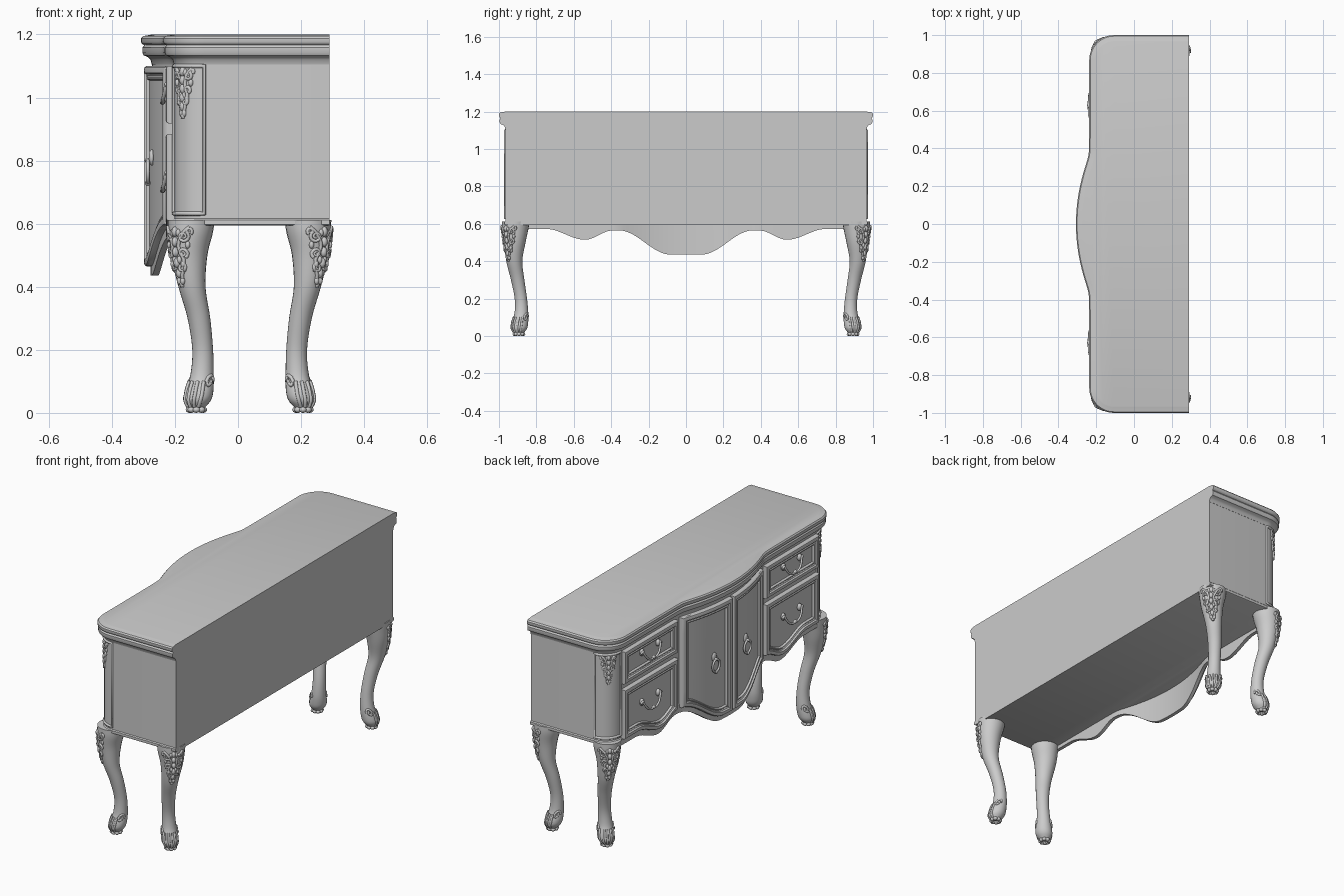
import bpy, bmesh, math
from math import pi, cos, sin, sqrt
from mathutils import Vector

cube = bpy.data.objects.get("Cube")
if cube:
    bpy.data.objects.remove(cube)

GREY = (0.6, 0.6, 0.6, 1)
mat = bpy.data.materials.new("painted grey")
mat.use_nodes = True
mat.diffuse_color = GREY
mat.node_tree.nodes["Principled BSDF"].inputs["Base Color"].default_value = GREY

BACK, INSET, ROUND = 0.29, 0.035, 0.13


def add_mesh(name, mesh, angle=35):
    mesh.materials.clear()
    mesh.materials.append(mat)
    mesh.shade_smooth()
    mesh.set_sharp_from_angle(angle=math.radians(angle))
    ob = bpy.data.objects.new(name, mesh)
    bpy.context.collection.objects.link(ob)
    return ob


def finish(name, bm, angle=35):
    bmesh.ops.recalc_face_normals(bm, faces=bm.faces)
    mesh = bpy.data.meshes.new(name)
    bm.to_mesh(mesh)
    bm.free()
    return add_mesh(name, mesh, angle)


def bridge(bm, a, b):
    for i in range(len(a)):
        j = (i + 1) % len(a)
        bm.faces.new((a[i], a[j], b[j], b[i]))


def loft(name, rings, angle=35):
    """Skin closed rings of points and cap both ends."""
    bm = bmesh.new()
    loops = [[bm.verts.new(p) for p in ring] for ring in rings]
    for a, b in zip(loops, loops[1:]):
        bridge(bm, a, b)
    bm.faces.new(loops[0])
    bm.faces.new(loops[-1])
    return finish(name, bm, angle)


def tubes(name, strokes, radius, closed=False):
    """Round tubes through strokes of (point, thickness)."""
    cu = bpy.data.curves.new(name, "CURVE")
    cu.dimensions, cu.bevel_depth, cu.bevel_resolution = "3D", radius, 2
    cu.use_fill_caps = True
    for stroke in strokes:
        sp = cu.splines.new("POLY")
        sp.points.add(len(stroke) - 1)
        sp.use_cyclic_u = closed
        for q, (p, w) in zip(sp.points, stroke):
            q.co, q.radius = (*p, 1), w
    tmp = bpy.data.objects.new(name, cu)
    bpy.context.collection.objects.link(tmp)
    bpy.context.view_layer.update()
    mesh = bpy.data.meshes.new_from_object(tmp.evaluated_get(bpy.context.evaluated_depsgraph_get()))
    bpy.data.objects.remove(tmp)
    return add_mesh(name, mesh, 60)


def blobs(name, items):
    """Ellipsoids given as (centre, radii)."""
    bm = bmesh.new()
    for c, s in items:
        new = bmesh.ops.create_uvsphere(bm, u_segments=12, v_segments=8, radius=1)["verts"]
        for v in new:
            v.co = Vector(c) + Vector(a * b for a, b in zip(v.co, s))
    return finish(name, bm, 60)


def spline(keys, n):
    """Catmull-Rom samples through tuples."""
    keys = [Vector(k) for k in keys]
    keys = [keys[0] * 2 - keys[1]] + keys + [keys[-1] * 2 - keys[-2]]
    out = []
    for a, b, c, d in zip(keys, keys[1:], keys[2:], keys[3:]):
        for i in range(n):
            t = i / n
            out.append(0.5 * (2 * b + (c - a) * t + (2 * a - 5 * b + 4 * c - d) * t**2
                              + (3 * b - a - 3 * c + d) * t**3))
    return out + [keys[-2]]


def front_x(y):
    bow = 0.07 * (1 - (y / 0.36) ** 2)
    return -0.237 - (bow + sqrt(bow * bow + 0.0001)) / 2


def outline(d, z):
    """Bow-fronted footprint with round front corners, shrunk by d."""
    r, cx, cy = ROUND - d, -0.237 + ROUND, 1 - ROUND
    half = [(BACK, 1 - d)]
    half += [(cx + r * cos(pi / 2 + a * pi / 20), cy + r * sin(pi / 2 + a * pi / 20)) for a in range(11)]
    ys = [0.7, 0.55] + [0.46 - 0.02 * i for i in range(23)]
    half += [(front_x(y) + d, y) for y in ys]
    pts = half + [(front_x(0) + d, 0)] + [(x, -y) for x, y in reversed(half)]
    return [(x, y, z) for x, y in pts]


def apron_z(y):
    keys = [(0, .435), (.08, .435), (.36, .565), (.39, .565), (.54, .515), (.75, .573), (1, .575)]
    y = abs(y)
    for (a, za), (b, zb) in zip(keys, keys[1:]):
        if y <= b:
            return za + (zb - za) * (1 - cos(pi * (y - a) / (b - a))) / 2


# Case, base moulding and moulded top
loft("case", [outline(INSET, 0.6), outline(INSET, 1.135)])
loft("base_moulding", [outline(d, z) for d, z in
                       [(.036, .594), (.03, .598), (.03, .612), (.036, .618)]])
loft("moulded_top", [outline(d, z) for d, z in
                     [(.034, 1.105), (.03, 1.12), (.022, 1.128), (.008, 1.134), (.004, 1.142), (.004, 1.158),
                      (.01, 1.166), (.003, 1.17), (0, 1.176), (0, 1.188), (.006, 1.195), (.03, 1.199), (.034, 1.2)]])

# Scalloped apron
ys = [-0.88 + 0.02 * i for i in range(89)]
loft("apron", [[(front_x(y) + d, y, z) for d, z in
                [(.03, .61), (.03, apron_z(y)), (.05, apron_z(y)), (.05, .61)]] for y in ys])


# Doors and drawer fronts: stepped frames that follow the bow
def panel(name, y0, y1, bottom, top, n=24, m=6):
    bm = bmesh.new()
    prev = None
    steps = [(0, -.01), (0, .018), (.004, .024), (.01, .026), (.022, .026), (.026, .018), (.032, .015),
             (.036, .019), (.041, .019), (.046, .009)]
    for inset, h in steps:
        a, b = y0 + inset, y1 - inset
        yy = [a + (b - a) * i / n for i in range(n + 1)]
        low = [(y, bottom(y) + inset) for y in yy]
        high = [(y, top - inset) for y in yy]
        rise = lambda p, q: [(p[0], p[1] + (q[1] - p[1]) * i / m) for i in range(1, m)]
        ring = low + rise(low[-1], high[-1]) + high[::-1] + rise(high[0], low[0])
        ring = [bm.verts.new((front_x(y) + INSET - h, y, z)) for y, z in ring]
        if prev:
            bridge(bm, prev, ring)
        prev = ring
    lo, hi = prev[:n + 1], prev[n + m:2 * n + m + 1][::-1]
    for i in range(n):
        if i == 0:
            bm.faces.new([lo[0], lo[1], hi[1], hi[0]] + prev[2 * n + m + 1:])
        elif i == n - 1:
            bm.faces.new([lo[i], lo[n]] + prev[n + 1:n + m] + [hi[n], hi[i]])
        else:
            bm.faces.new((lo[i], lo[i + 1], hi[i + 1], hi[i]))
    finish(name, bm, 30)


def span(s, a, b):
    return (a, b) if s > 0 else (-b, -a)


def bail_handle(name, y, z):
    x = front_x(y) + INSET - 0.009
    path = [(.012, -.09, .028), (.016, -.078, .038), (.02, -.07, .02), (.026, -.05, -.008),
            (.028, -.02, -.022), (.028, 0, -.016)]
    path += [(a, -b, c) for a, b, c in path[-2::-1]]
    stroke = [(Vector((x - a, y + b, z + c)), 1) for a, b, c in spline(path, 5)]
    tubes(name, [stroke], 0.006)
    blobs(name + "_mounts", [((x - .004, y + s * .072, z + .03), (.014, .015, .02)) for s in (-1, 1)]
          + [((x - .028, y, z - .018), (.009, .014, .01))])


def ring_handle(name, y, z):
    x = front_x(y) + INSET - 0.012
    ring = [(Vector((x - .012, y + .03 * cos(t * pi / 16), z + .035 * sin(t * pi / 16))), 1) for t in range(32)]
    tubes(name, [ring], 0.006, closed=True)
    blobs(name + "_mount", [((x, y, z + .045), (.009, .019, .026)), ((x - .01, y, z + .035), (.012, .009, .009)),
                            ((x - .012, y, z - .036), (.009, .012, .009))])


for s, side in ((1, "left"), (-1, "right")):
    panel(side + "_door", *span(s, .006, .36), lambda y: apron_z(y) + .03, 1.1)
    panel(side + "_lower_drawer", *span(s, .392, .865), lambda y: apron_z(y) + .035, .885)
    panel(side + "_upper_drawer", *span(s, .392, .865), lambda y: .918, 1.1)
    ring_handle(side + "_ring_handle", s * .14, .765)
    bail_handle(side + "_upper_handle", s * .628, 1.005)
    bail_handle(side + "_lower_handle", s * .628, .725)


# Carved scrollwork wrapped round an upright form
def carving(name, place, top, height, width):
    strokes, beads = [], []
    for s in (-1, 1):
        for u, v, r, spin in [(.6, .16, .36, 1), (.52, .44, .3, -1), (.3, .68, .24, 1), (.95, .07, .2, -1)]:
            curl = []
            for i in range(19):
                a = s * spin * (i / 18 * 1.5 * 2 * pi - pi / 3)
                k = r * width * (1 - .75 * i / 18)
                curl.append((place(s * u * width + s * k * cos(a), top - v * height + k * sin(a), .002), 1.1 - .4 * i / 18))
            strokes.append(curl)
        stem = spline([(0, 1), (.22, .8), (.5, .55), (.25, .32), (.55, .12), (1, 0)], 4)
        strokes.append([(place(s * p[0] * width, top - p[1] * height, .001), 1.1) for p in stem])
        beads += [(place(s * u * width, top - v * height, 0), (.008, .008, .012))
                  for u, v in [(.25, .1), (.85, .3), (.2, .55), (.45, .62), (.15, .9)]]
    beads += [(place(0, top - v * height, 0), (.011, .011, .016)) for v in (.08, .25, .42, .6, .77)]
    tubes(name + "_scrolls", strokes, 0.0055)
    blobs(name + "_leaves", beads)


# Rounded corner posts with bead frame and carving
R = ROUND - INSET
for s, side in ((1, "left"), (-1, "right")):
    def post(u, z, h, s=s):
        a = 3 * pi / 4 + u / R
        return Vector((-0.237 + ROUND + (R + h) * cos(a), s * (1 - ROUND + (R + h) * sin(a)), z))
    w = R * pi / 4
    arc = [-w + 2 * w * i / 12 for i in range(13)]
    frame = [(post(u, .632, .001), 1) for u in arc] + [(post(u, 1.1, .001), 1) for u in reversed(arc)]
    tubes(side + "_post_bead", [frame], 0.007, closed=True)
    carving(side + "_post_carving", post, 1.095, .16, .036)

# Cabriole legs: (x, y, radius, z) down the centre line
leg = spline([(-.148, .91, .074, .612), (-.15, .913, .07, .57), (-.155, .916, .058, .5), (-.146, .918, .043, .4),
              (-.124, .9, .036, .3), (-.112, .883, .033, .2), (-.114, .88, .037, .12), (-.122, .888, .044, .07),
              (-.128, .892, .042, .04), (-.132, .893, .026, .016)], 5)


def leg_at(z):
    return min(leg, key=lambda k: abs(k[3] - z))


for sx, row in ((1, "front"), (-1, "back")):
    for sy, side in ((1, "left"), (-1, "right")):
        name = row + "_" + side + "_leg"

        def put(x, y, z, sx=sx, sy=sy):
            return Vector((x if sx > 0 else .074 - x, sy * y, z))

        def knee(u, z, h, put=put):
            x, y, r, _ = leg_at(z)
            a = 3 * pi / 4 + u / r
            return put(x + (r + h) * cos(a), y + (r + h) * sin(a), z)
        loft(name, [[put(x + r * cos(t * pi / 12), y + r * sin(t * pi / 12), z) for t in range(24)]
                    for x, y, r, z in leg], 50)
        carving(name + "_carving", knee, .59, .19, .052)
        # Scrolled foot with ribs and toes
        ribs = [[(knee(k * .022 * leg_at(z)[2] / .044, z, -.001), 1)
                 for z in (.02, .03, .04, .05, .06, .07, .08, .09, .1)] for k in (-2, -1, 0, 1, 2)]
        for s in (-1, 1):
            ribs.append([(knee(s * (.06 + .016 * cos(t / 3)* (1 - t / 30)),
                               .1 + .022 * sin(t / 3) * (1 - t / 30), 0), 1) for t in range(24)])
        tubes(name + "_foot_ribs", ribs, 0.006)
        blobs(name + "_toes", [(put(-.132 + .022 * cos(t * pi / 4), .893 + .022 * sin(t * pi / 4), .01),
                                (.012, .012, .01)) for t in range(8)])
